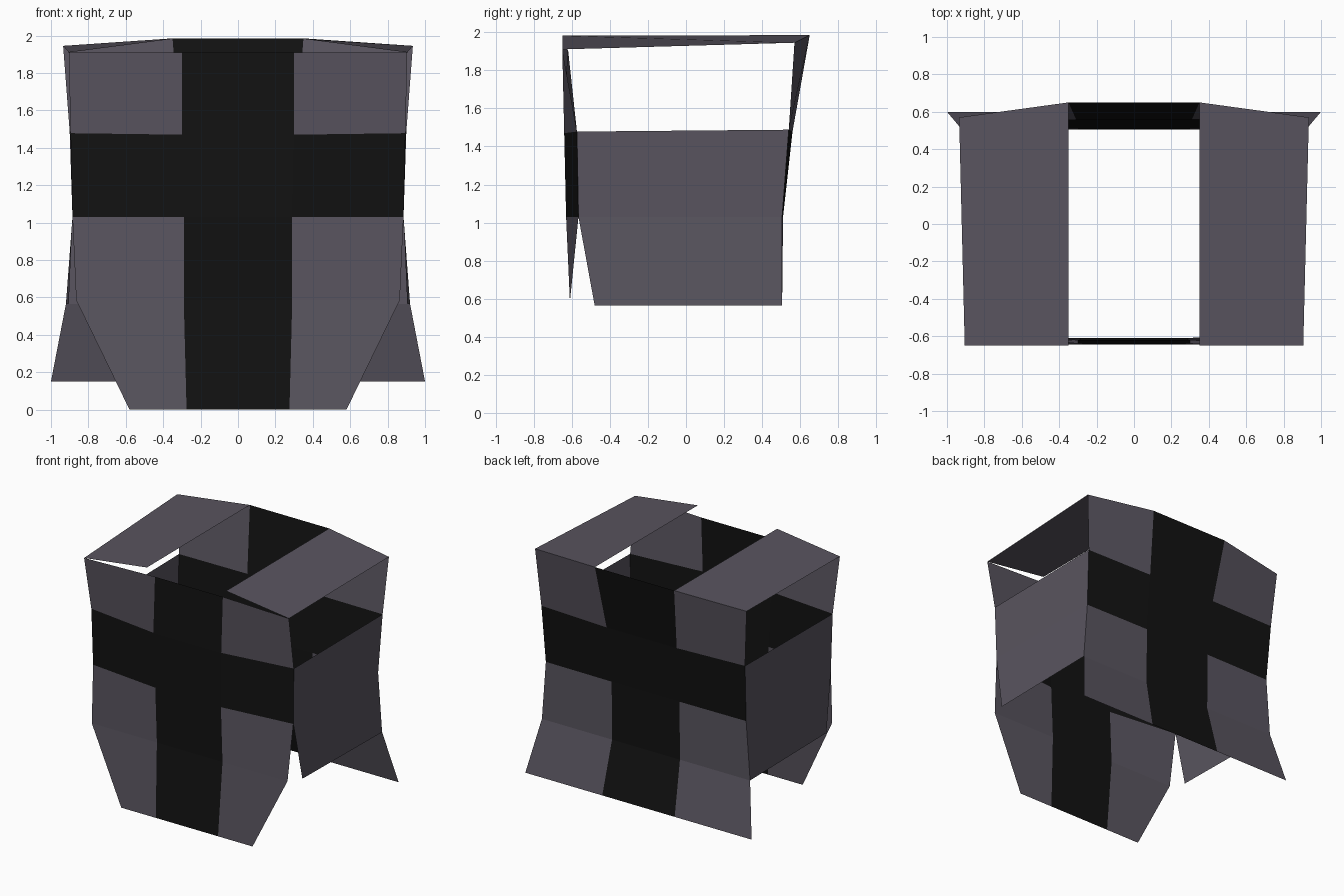
import bpy

if "Cube" in bpy.data.objects:
    bpy.data.objects.remove(bpy.data.objects["Cube"])


def material(name, r, g, b):
    m = bpy.data.materials.new(name)
    m.diffuse_color = (r, g, b, 1)
    m.use_nodes = True
    m.node_tree.nodes["Principled BSDF"].inputs["Base Color"].default_value = m.diffuse_color
    return m


CLOTH = material("grey_cloth", 0.1, 0.09, 0.115)
CROSS = material("black_cross", 0.006, 0.006, 0.006)


def sheet(name, rows, is_black=lambda r, c: False):
    """Single-layer cloth grid from rows of points, coloured face by face."""
    n = len(rows[0])
    verts = [p for row in rows for p in row]
    faces, black = [], []
    for r in range(len(rows) - 1):
        for c in range(n - 1):
            a = r * n + c
            faces.append((a, a + 1, a + 1 + n, a + n))
            black.append(is_black(r, c))
    me = bpy.data.meshes.new(name)
    me.from_pydata(verts, [], faces)
    me.materials.append(CLOTH)
    me.materials.append(CROSS)
    for poly, b in zip(me.polygons, black):
        poly.material_index = int(b)
    ob = bpy.data.objects.new(name, me)
    bpy.context.collection.objects.link(ob)
    return ob


def panel(name, profile, flip):
    """Symmetric panel; profile rows hold (outer x, y, z), (inner x, y, z)."""
    s = -1 if flip else 1
    rows = []
    for (ox, oy, oz), (ix, iy, iz) in profile:
        rows.append([(-s * ox, oy, oz), (-s * ix, iy, iz),
                     (s * ix, iy, iz), (s * ox, oy, oz)])
    # Cross: middle column plus third band from the hem
    return sheet(name, rows, lambda r, c: c == 1 or r == 2)


# Front panel, hem to neckline
FRONT = [
    ((0.58, -0.645, 0.0), (0.275, -0.645, 0.0)),
    ((0.865, -0.61, 0.585), (0.29, -0.61, 0.585)),
    ((0.885, -0.565, 1.03), (0.29, -0.63, 1.03)),
    ((0.895, -0.573, 1.478), (0.30, -0.64, 1.47)),
    ((0.905, -0.65, 1.91), (0.30, -0.62, 1.91)),
]
panel("front_panel", FRONT, False)

# Back panel, flared hem to neckline
BACK = [
    ((1.0, 0.60, 0.15), (0.32, 0.60, 0.15)),
    ((0.92, 0.505, 0.565), (0.30, 0.505, 0.565)),
    ((0.885, 0.505, 1.03), (0.30, 0.51, 1.03)),
    ((0.90, 0.54, 1.488), (0.31, 0.56, 1.48)),
    ((0.935, 0.57, 1.945), (0.35, 0.65, 1.985)),
]
panel("back_panel", BACK, True)

for side, s in (("left", -1), ("right", 1)):
    # Side panel joins front and back below the arm opening
    rows = [[(0.905, -0.48, 0.565), BACK[1][0]],
            [FRONT[2][0], BACK[2][0]],
            [FRONT[3][0], BACK[3][0]]]
    rows = [[(s * x, y, z) for x, y, z in row][::s] for row in rows]
    sheet(side + "_side_panel", rows)

    # Shoulder strap bridges the two necklines
    rows = [[(0.35, -0.65, 1.982), FRONT[4][0]],
            [BACK[4][1], BACK[4][0]]]
    rows = [[(s * x, y, z) for x, y, z in row][::s] for row in rows]
    sheet(side + "_shoulder_strap", rows)
